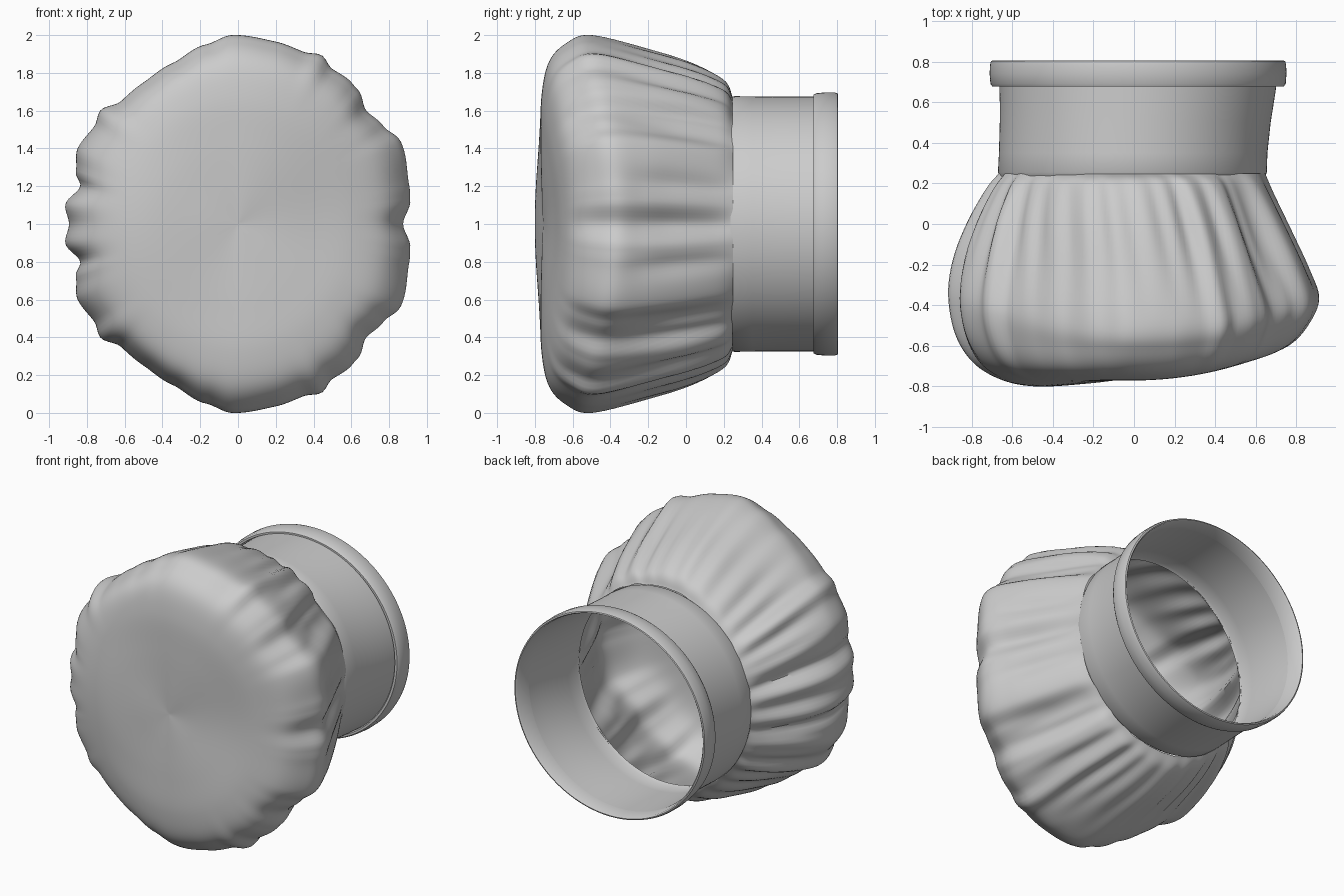
import bpy, bmesh
from math import sin, cos, pi, radians, degrees, atan2, hypot, exp

if "Cube" in bpy.data.objects:
    bpy.data.objects.remove(bpy.data.objects["Cube"])

SEG = 256


def loft(name, rings, cap_point=None):
    """Skin a list of equal-length vertex rings, optionally closed to a point."""
    bm = bmesh.new()
    loops = [[bm.verts.new(p) for p in ring] for ring in rings]
    for a, b in zip(loops, loops[1:]):
        for i in range(SEG):
            j = (i + 1) % SEG
            bm.faces.new((a[i], b[i], b[j], a[j]))
    if cap_point:
        tip = bm.verts.new(cap_point)
        last = loops[-1]
        for i in range(SEG):
            bm.faces.new((last[i], tip, last[(i + 1) % SEG]))
    bmesh.ops.recalc_face_normals(bm, faces=bm.faces)
    mesh = bpy.data.meshes.new(name)
    bm.to_mesh(mesh)
    bm.free()
    ob = bpy.data.objects.new(name, mesh)
    bpy.context.collection.objects.link(ob)
    bpy.ops.object.select_all(action='DESELECT')
    ob.select_set(True)
    bpy.context.view_layer.objects.active = ob
    bpy.ops.object.shade_smooth_by_angle(angle=radians(40))
    return ob


def oval(y, cx, rx, rz):
    return [(cx + rx * cos(2 * pi * i / SEG), y, 1 + rz * sin(2 * pi * i / SEG))
            for i in range(SEG)]


def spline(pts, u):
    """Catmull-Rom point on a control polyline."""
    k = min(int(u), len(pts) - 2)
    t = u - k
    p0, p1, p2, p3 = (pts[max(0, min(len(pts) - 1, k + d))] for d in (-1, 0, 1, 2))
    return [0.5 * (2 * b + (c - a) * t + (2 * a - 5 * b + 4 * c - d) * t * t
                   + (3 * b - a - 3 * c + d) * t ** 3) for a, b, c, d in zip(p0, p1, p2, p3)]


# Puff profiles (radius, y) from the gathered neck to the crown centre
RIGHT = [(.655, .25), (.70, .15), (.80, -.05), (.88, -.22), (.925, -.36), (.88, -.48),
         (.78, -.59), (.62, -.655), (.40, -.70), (.20, -.735), (0, -.757)]
TOP = [(.68, .245), (.77, .20), (.86, .03), (.93, -.20), (1.0, -.50), (.96, -.63),
       (.86, -.725), (.68, -.765), (.45, -.77), (.20, -.765), (0, -.757)]
LEFT = [(.67, .25), (.74, .17), (.84, .0), (.905, -.17), (.925, -.35), (.89, -.54),
        (.80, -.68), (.66, -.765), (.48, -.80), (.22, -.785), (0, -.757)]

# Upper half of the wavy outline seen from the front (x, height over centre)
OUTLINE = [(.875, 0), (.912, .13), (.908, .2), (.86, .44), (.77, .52), (.68, .6),
           (.635, .71), (.58, .77), (.5, .82), (.44, .895), (.35, .91), (.2, .965),
           (-.03, 1.0), (-.17, .95), (-.35, .85), (-.5, .75), (-.62, .65), (-.73, .6),
           (-.76, .52), (-.85, .4), (-.86, .28), (-.835, .2), (-.915, .1), (-.895, 0)]
POLAR = [(degrees(atan2(z, x)), hypot(x, z)) for x, z in OUTLINE]

# Extra shallow pleats on the sides: (angle, depth, width)
PLEATS = [(0, .03, 5), (14, .025, 4), (36, .045, 5), (44, .03, 3), (56, .03, 3),
          (67, .045, 4), (76, .025, 3), (86, .015, 3), (96, .015, 3), (108, .015, 4),
          (122, .025, 4), (133, .03, 4), (146, .03, 4), (154, .02, 3), (164, .035, 4), (180, .03, 5)]


def outline_radius(deg):
    for (a, ra), (b, rb) in zip(POLAR, POLAR[1:]):
        if deg <= b:
            t = (deg - a) / (b - a)
            t = t * t * (3 - 2 * t)
            return ra + (rb - ra) * t
    return POLAR[-1][1]


def bell(u, lo, peak, hi):
    """Smooth rise from lo to peak, then fall to hi."""
    t = (u - lo) / (peak - lo) if u < peak else (hi - u) / (hi - peak)
    t = max(0, min(1, t))
    return t * t * (3 - 2 * t)


def blend(u, th):
    c = cos(th)
    side = spline(RIGHT if c > 0 else LEFT, u)
    top = spline(TOP, u)
    w = c * c
    return [w * a + (1 - w) * b for a, b in zip(side, top)]


def puff_point(u, th):
    r, y = blend(u, th)
    # Pleats lean towards +x as they leave the neck
    lean = max(0, 1 - u / 4)
    a = th - radians(10) * sin(th) * lean
    deg = abs(degrees(atan2(sin(a), cos(a))))
    ratio = outline_radius(deg) / blend(4, a)[0] - 1
    fade = bell(u, -2.2, 3.6, 7.5) if u < 3.6 else bell(u, 3.6, 4.4, 7.5)
    if 3.6 <= u < 4.4:
        fade = 1
    r *= 1 + ratio * fade
    depth = sum(d * exp(-((deg - p) / w) ** 2) for p, d, w in PLEATS)
    r -= depth * bell(u, -.6, 2.2, 4.2)
    return (r * cos(th), y, 1 + r * sin(th))


# Pleated puff with closed crown
rings = [[puff_point(k / 7, 2 * pi * i / SEG) for i in range(SEG)] for k in range(70)]
loft("pleated_puff", rings, (0, -.757, 1))

# Head band, flaring slightly to the opening
loft("head_band", [oval(.235, -.008, .655, .665), oval(.255, -.008, .662, .677),
                   oval(.35, -.004, .661, .675), oval(.5, .006, .667, .674),
                   oval(.60, .014, .675, .674), oval(.70, .02, .684, .674)])

# Folded rim around the opening
loft("rim", [oval(.70, .02, .684, .674), oval(.676, .02, .70, .674), oval(.676, .02, .717, .685),
             oval(.69, .02, .727, .692), oval(.74, .02, .731, .697), oval(.785, .02, .729, .697),
             oval(.802, .02, .724, .692), oval(.805, .02, .715, .684),
             oval(.795, .02, .705, .678), oval(.70, .02, .684, .674)])
